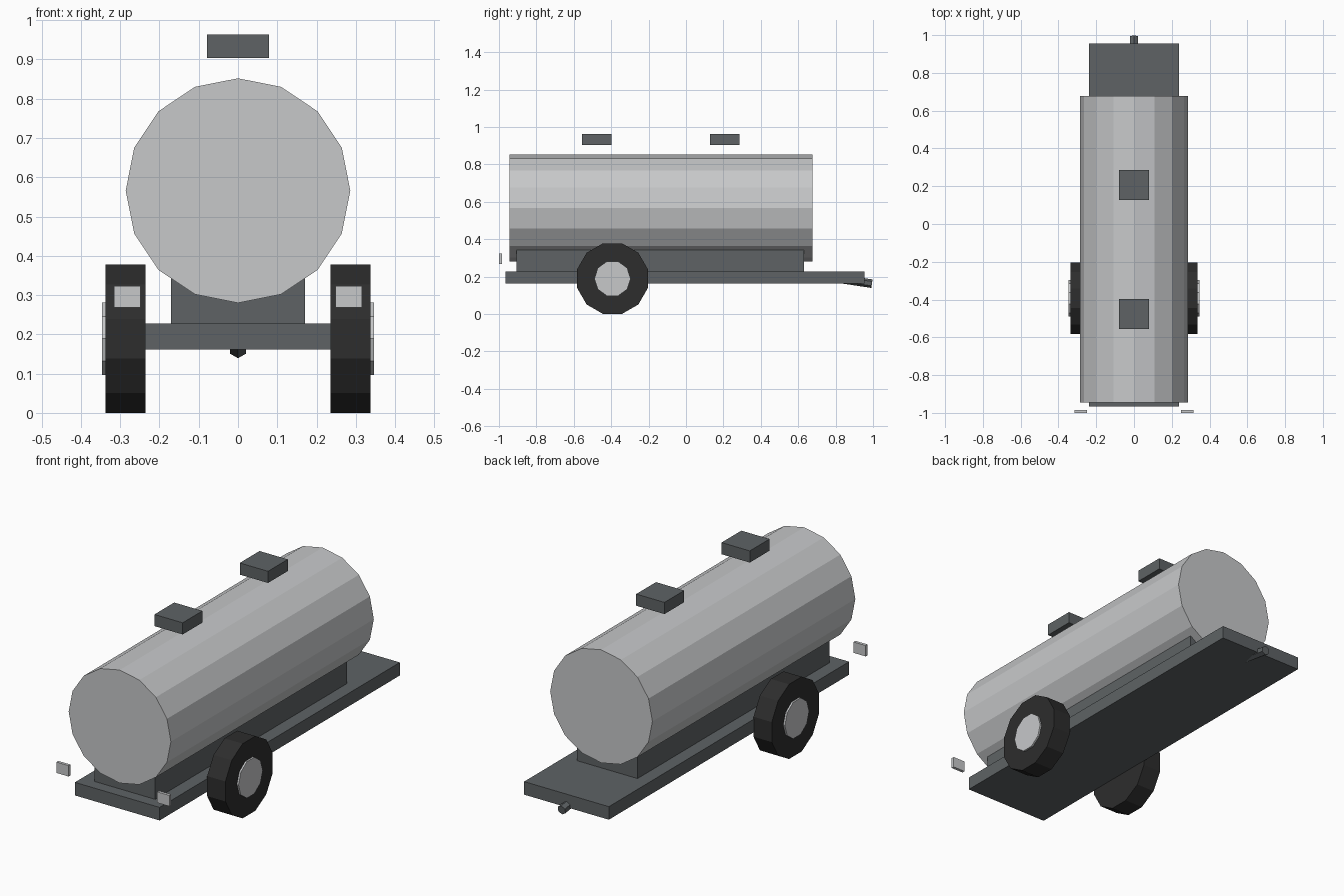
import bpy
from math import pi, radians, sin, cos
from mathutils import Vector, Matrix

cube = bpy.data.objects.get("Cube")
if cube:
    bpy.data.objects.remove(cube, do_unlink=True)


def material(name, r, g, b):
    mat = bpy.data.materials.new(name)
    mat.use_nodes = True
    mat.diffuse_color = (r, g, b, 1)
    mat.node_tree.nodes["Principled BSDF"].inputs["Base Color"].default_value = (r, g, b, 1)
    return mat


silver = material("light grey metal", 0.57, 0.58, 0.59)
steel = material("dark grey steel", 0.112, 0.124, 0.13)
rubber = material("black rubber", 0.026, 0.026, 0.026)


def box(name, low, high, mat):
    """Box between two opposite corners."""
    low, high = Vector(low), Vector(high)
    bpy.ops.mesh.primitive_cube_add(size=1, location=(low + high) / 2)
    obj = bpy.context.object
    obj.name = name
    obj.data.transform(Matrix.Diagonal((*(high - low), 1)))
    obj.data.materials.append(mat)
    return obj


def cylinder(name, start, end, radius, sides, mat, turn=0):
    """Faceted cylinder between two points, turned about its own axis."""
    start, end = Vector(start), Vector(end)
    axis = end - start
    bpy.ops.mesh.primitive_cylinder_add(vertices=sides, radius=radius, depth=axis.length,
                                        location=(start + end) / 2)
    obj = bpy.context.object
    obj.name = name
    spin = Matrix.Rotation(turn, 4, 'Z')
    obj.data.transform(axis.to_track_quat('Z', 'Y').to_matrix().to_4x4() @ spin)
    obj.data.materials.append(mat)
    return obj


# Tank resting in its cradle on the flat chassis
cylinder("tank", (0, -0.945, 0.566), (0, 0.677, 0.566), 0.286, 16, silver)
box("chassis", (-0.237, -0.965, 0.162), (0.237, 0.955, 0.228), steel)
box("cradle", (-0.17, -0.905, 0.228), (0.17, 0.63, 0.345), steel)

# Hatch lids above the tank
for name, y in (("front_hatch", -0.476), ("rear_hatch", 0.206)):
    box(name, (-0.079, y - 0.079, 0.904), (0.079, y + 0.079, 0.963), steel)

# Tow hitch, sloping slightly down
tilt = radians(8.6)
tip = Vector((0, 0.994, 0.162))
cylinder("hitch", tip - 0.24 * Vector((0, cos(tilt), -sin(tilt))), tip, 0.023, 6, steel)

# Wheels, hubs and marker lights on both sides
for side, s in (("left", 1), ("right", -1)):
    wy, wz = -0.393, 0.189
    cylinder(side + "_tyre", (s * 0.235, wy, wz), (s * 0.337, wy, wz), 0.1955, 12, rubber, pi / 12)
    hub = cylinder(side + "_hub", (s * 0.3, wy, wz), (s * 0.346, wy, wz), 0.097, 10, silver)
    # Put hub corners level with the axle
    if max(v.co.z for v in hub.data.vertices) > 0.095:
        hub.data.transform(Matrix.Rotation(pi / 10, 4, 'X'))
    box(side + "_light", (s * 0.282 - 0.034, -1.0, 0.268), (s * 0.282 + 0.034, -0.985, 0.323), silver)
